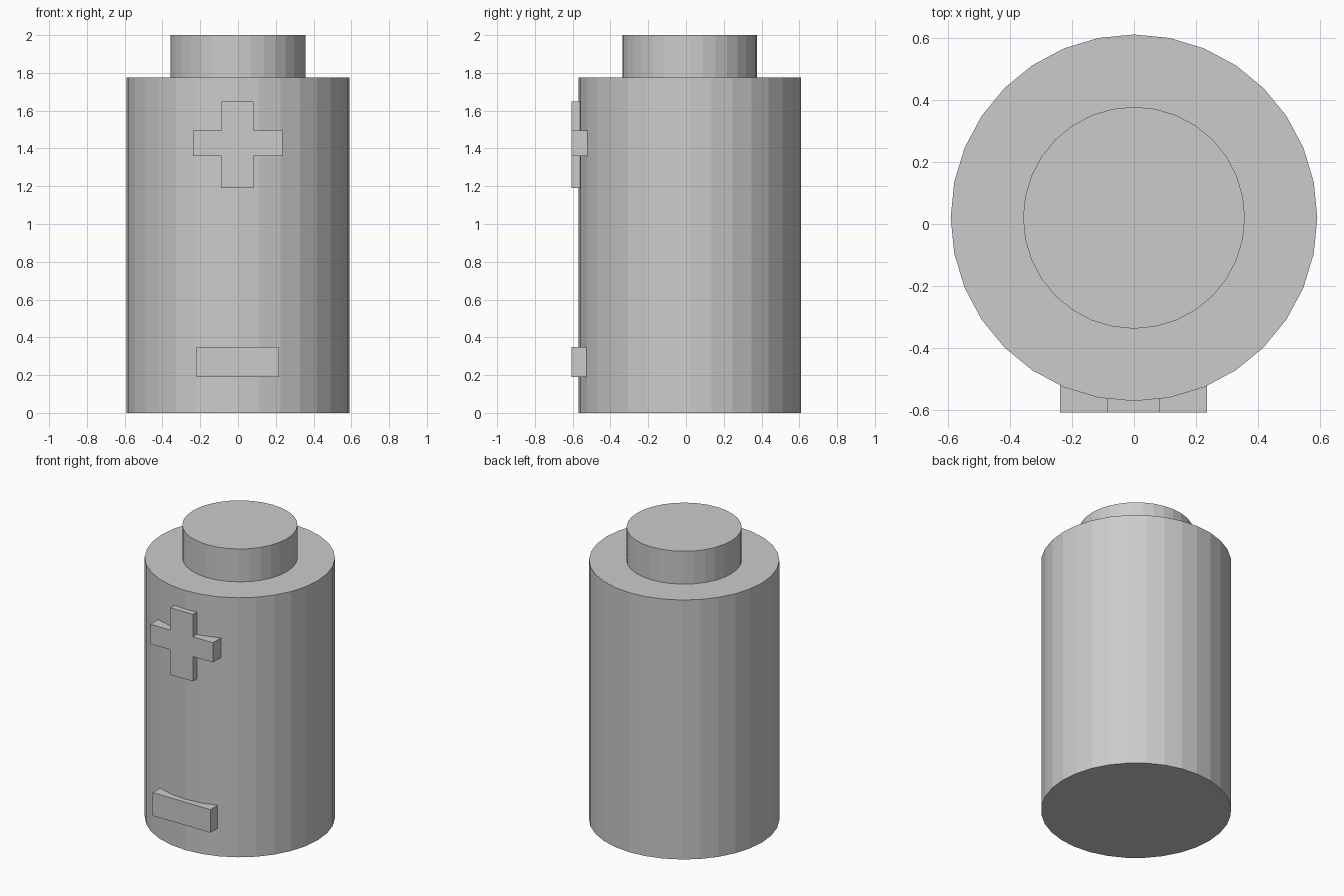
import bpy, bmesh

if "Cube" in bpy.data.objects:
    bpy.data.objects.remove(bpy.data.objects["Cube"])

CY = 0.02  # the round parts sit slightly behind centre


def finish(name, bm):
    bmesh.ops.recalc_face_normals(bm, faces=bm.faces[:])
    mesh = bpy.data.meshes.new(name)
    bm.to_mesh(mesh)
    bm.free()
    obj = bpy.data.objects.new(name, mesh)
    bpy.context.collection.objects.link(obj)
    return obj


def stepped_cylinder(name, profile, sides=32):
    """Stack rings of (radius, z) and close both ends."""
    bm = bmesh.new()
    rings = [bmesh.ops.create_circle(bm, segments=sides, radius=r)["verts"] for r, z in profile]
    for ring, (r, z) in zip(rings, profile):
        for v in ring:
            v.co.y += CY
            v.co.z = z
    for a, b in zip(rings, rings[1:]):
        for i in range(sides):
            j = (i + 1) % sides
            bm.faces.new((a[i], a[j], b[j], b[i]))
    bm.faces.new(rings[0])
    bm.faces.new(rings[-1])
    return finish(name, bm)


def raised_sign(name, outline, front=-0.607, back=-0.48):
    """Extrude an (x, z) outline from the front plane into the body."""
    bm = bmesh.new()
    face = bm.faces.new([bm.verts.new((x, front, z)) for x, z in outline])
    new = bmesh.ops.extrude_face_region(bm, geom=[face], use_keep_orig=True)["geom"]
    verts = [g for g in new if isinstance(g, bmesh.types.BMVert)]
    bmesh.ops.translate(bm, verts=verts, vec=(0, back - front, 0))
    return finish(name, bm)


# Battery body with its narrower top terminal
stepped_cylinder("battery_body", [(0.59, 0), (0.59, 1.775), (0.357, 1.775), (0.357, 2.0)])

# Plus sign: outer and inner extents of the cross
x0, x1, x2, x3 = -0.238, -0.087, 0.083, 0.235
z0, z1, z2, z3 = 1.19, 1.36, 1.495, 1.648
raised_sign("plus_sign", [
    (x1, z0), (x2, z0), (x2, z1), (x3, z1), (x3, z2), (x2, z2),
    (x2, z3), (x1, z3), (x1, z2), (x0, z2), (x0, z1), (x1, z1)])

# Minus sign
raised_sign("minus_sign", [(-0.221, 0.19), (0.216, 0.19), (0.216, 0.348), (-0.221, 0.348)])
